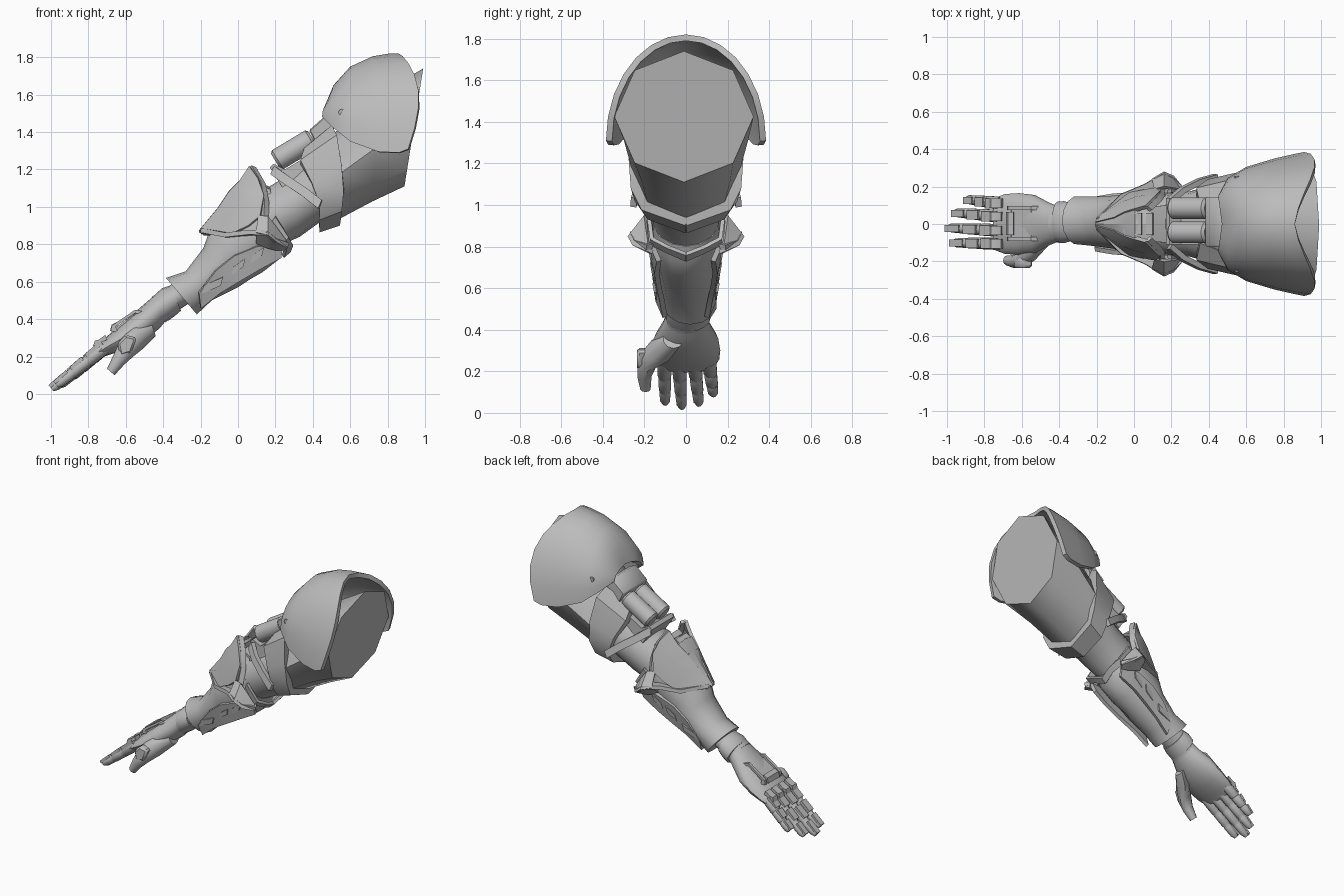
import bpy, math
from mathutils import Vector

if "Cube" in bpy.data.objects:
    bpy.data.objects.remove(bpy.data.objects["Cube"])

grey = bpy.data.materials.new("plain grey")
grey.diffuse_color = (0.5, 0.5, 0.5, 1)
grey.use_nodes = True
grey.node_tree.nodes["Principled BSDF"].inputs["Base Color"].default_value = grey.diffuse_color


def make(name, verts, faces, thick=0, mirror=False, angle=40, bevel=0, offset=-1):
    """Mesh object with optional thickness, bevel and mirroring across y."""
    me = bpy.data.meshes.new(name)
    me.from_pydata(verts, [], faces)
    ob = bpy.data.objects.new(name, me)
    bpy.context.collection.objects.link(ob)
    me.materials.append(grey)
    bpy.ops.object.select_all(action='DESELECT')
    ob.select_set(True)
    bpy.context.view_layer.objects.active = ob
    bpy.ops.object.mode_set(mode='EDIT')
    bpy.ops.mesh.select_all(action='SELECT')
    bpy.ops.mesh.normals_make_consistent(inside=False)
    bpy.ops.object.mode_set(mode='OBJECT')
    if thick:
        m = ob.modifiers.new("thickness", 'SOLIDIFY')
        m.thickness, m.offset = thick, offset
    if bevel:
        m = ob.modifiers.new("bevel", 'BEVEL')
        m.width, m.segments = bevel, 1
    if mirror:
        m = ob.modifiers.new("mirror", 'MIRROR')
        m.use_axis = (False, True, False)
        m.use_mirror_merge = False
    for m in list(ob.modifiers):
        bpy.ops.object.modifier_apply(modifier=m.name)
    bpy.ops.object.shade_smooth_by_angle(angle=math.radians(angle))
    return ob


def loft(name, sections, n=16, cy=0, angle=40, mirror=False):
    """Closed tube; each section is (top x, top z, bottom x, bottom z, half width[, y])."""
    verts, faces = [], []
    for s in sections:
        tx, tz, bx, bz, w = s[:5]
        y = s[5] if len(s) > 5 else cy
        mx, mz = (tx + bx) / 2, (tz + bz) / 2
        for i in range(n):
            a = 2 * math.pi * i / n
            c = math.cos(a)
            verts.append((mx + (tx - mx) * c, y + w * math.sin(a), mz + (tz - mz) * c))
    k = len(sections)
    for j in range(k - 1):
        for i in range(n):
            i2 = (i + 1) % n
            faces.append((j * n + i, j * n + i2, j * n + n + i2, j * n + n + i))
    faces += [tuple(range(n)), tuple(range((k - 1) * n, k * n))]
    return make(name, verts, faces, angle=angle, mirror=mirror)


def sheet(name, rows, thick=0.02, mirror=True, offset=0, angle=40):
    """Plate spanned between polylines of equal length."""
    n = len(rows[0])
    verts = [p for r in rows for p in r]
    faces = [(j * n + i, j * n + i + 1, j * n + n + i + 1, j * n + n + i)
             for j in range(len(rows) - 1) for i in range(n - 1)]
    return make(name, verts, faces, thick, mirror, offset=offset, angle=angle)


def prism(name, outline, y0, y1, mirror=False, bevel=0):
    """Side outline in x and z, extruded along y."""
    n = len(outline)
    verts = [(x, y, z) for y in (y0, y1) for x, z in outline]
    faces = [tuple(range(n)), tuple(range(n, 2 * n))]
    faces += [(i, (i + 1) % n, n + (i + 1) % n, n + i) for i in range(n)]
    return make(name, verts, faces, mirror=mirror, bevel=bevel)


def rod(name, p, q, stops, n=12):
    """Rod in a plane of constant y; stops are (fraction along, radius)."""
    p, q = Vector(p), Vector(q)
    d = Vector((q.x - p.x, 0, q.z - p.z)).normalized()
    ux, uz = (-d.z, d.x) if d.x > 0 else (d.z, -d.x)
    secs = []
    for t, r in stops:
        c = p.lerp(q, t)
        secs.append((c.x + ux * r, c.z + uz * r, c.x - ux * r, c.z - uz * r, r, c.y))
    return loft(name, secs, n)


# Upper arm with a flat eight-sided cut end, narrowing to the elbow
loft("upper_arm", [(.99, 1.74, .89, 1.11, .335, -.01), (.75, 1.6, .72, 1.03, .3),
                   (.52, 1.4, .55, .94, .26)], n=8, angle=50)
loft("elbow_limb", [(.54, 1.38, .55, .95, .24), (.4, 1.27, .44, .92, .21), (.27, 1.17, .33, .84, .175),
                    (.12, 1.08, .24, .8, .165), (0, .98, .16, .72, .15)])

# Arched shoulder shell, rim bulging back at the sides
rows = []
for tx, tz, sx, sz, w, bulge in [(.47, 1.54, .45, 1.48, .15, 0), (.51, 1.65, .5, 1.43, .245, 0),
                                 (.6, 1.75, .6, 1.35, .305, 0), (.72, 1.805, .75, 1.295, .35, .02),
                                 (.81, 1.82, .86, 1.29, .375, .05), (.86, 1.82, .91, 1.31, .385, .085)]:
    row = []
    for i in range(15):
        a = math.pi * (i / 14 - .5)
        s = abs(math.sin(a))
        x = tx + (sx - tx) * s + bulge * s * abs(math.sin(2 * a))
        row.append((x, w * math.sin(a), sz + (tz - sz) * math.cos(a)))
    rows.append(row)
sheet("shoulder_shell", rows, .03, mirror=False, offset=-1)
prism("shoulder_rivet", [(.555 + .018 * math.cos(a * math.pi / 4), 1.505 + .018 * math.sin(a * math.pi / 4))
                         for a in range(8)], .2, .257, mirror=True)

# Cuff round the biceps, chevron shaped below, its edges turned in to the arm
cuff_l = [(.36, .1, 1.31), (.34, .19, 1.25), (.40, .235, 1.13), (.44, .24, 1.02), (.44, .18, .935), (.44, 0, .87)]
cuff_r = [(.5, .16, 1.43), (.525, .235, 1.38), (.55, .27, 1.22), (.56, .26, 1.08), (.55, .21, .98), (.54, 0, .905)]
def tuck(row):
    return [(x, y * .8, 1.13 + (z - 1.13) * .82) for x, y, z in row]
sheet("biceps_cuff", [tuck(cuff_l), cuff_l, cuff_r, tuck(cuff_r)], .015)

# Strap from the canister base down to the cuff
strap = [(.2, .12, 1.215), (.27, .18, 1.165), (.36, .225, 1.105), (.45, .25, 1.035)]
sheet("cuff_strap", [strap, [(x - .02, y + .004, z - .045) for x, y, z in strap]], .03)

# Twin canisters and their mounts
for i, y in enumerate((-.045, .085)):
    rod(f"canister_{i + 1}", (.2, y, 1.245), (.4, y, 1.365), [(0, .045), (.06, .059), (.94, .059), (1, .045)], 14)
prism("canister_mount", [(.38, 1.41), (.47, 1.49), (.53, 1.46), (.5, 1.38), (.42, 1.33)], -.12, .145, bevel=.006)
prism("canister_base", [(.17, 1.21), (.19, 1.23), (.25, 1.2), (.42, 1.3), (.44, 1.22), (.24, 1.1)], -.11, .135)

# Forearm shell, drifting slightly sideways towards the wrist
loft("forearm", [(-.385, .62, -.22, .425, .13, .02), (-.28, .655, -.14, .5, .135, .015),
                 (-.185, .78, 0, .57, .145, .01), (-.15, .88, .06, .61, .155, .005),
                 (-.09, .94, .13, .65, .162), (.02, 1.03, .22, .72, .168), (.12, 1.07, .25, .8, .165)], n=14)

# Elbow shield: sides sloping out from a central panel, rising to twin horns
ridge = [(-.2, .005, .87), (-.1, .03, .99), (-.04, .06, 1.08), (.01, .075, 1.13), (.065, .09, 1.215)]
mid = [(-.19, .03, .87), (-.06, .11, .95), (.01, .135, 1.03), (.06, .145, 1.08), (.11, .135, 1.15)]
low = [(-.17, .05, .86), (-.02, .16, .86), (.06, .175, .9), (.12, .185, .95), (.14, .165, 1.06)]
sheet("elbow_shield", [ridge, mid, low], .022)
panel = ridge[:4] + [(.09, .09, 1.13), (.165, .1, 1.1), (.17, .1, 1.05)]
sheet("shield_centre", [[(x, -y, z - .012) for x, y, z in panel],
                        [(x, 0, z) for x, y, z in panel],
                        [(x, y, z - .012) for x, y, z in panel]], .02, mirror=False, angle=15)
for i, (x, z) in enumerate([(-.04, 1.075), (.02, 1.135), (.08, 1.145)]):
    prism(f"shield_rib_{i + 1}", [(x - .02, z - .03), (x - .015, z - .005), (x + .02, z + .015), (x + .025, z - .02)],
          -.06, .06)
horn_edge = [(.065, .09, 1.215), (.115, .135, 1.13), (.135, .165, 1.03), (.13, .19, .93), (.16, .225, .84)]
sheet("shield_rear_band", [horn_edge, [(x + .025, y - .02, z - .01) for x, y, z in horn_edge]], .022)

# Flared ledge running round the forearm to the elbow point
outer = [(-.2, .03, .875), (-.07, .16, .85), (.06, .215, .865), (.15, .27, .86), (.2, .25, .82), (.27, .19, .795)]
inner = [(-.18, .02, .86), (-.03, .13, .85), (.08, .16, .86), (.15, .17, .85), (.2, .17, .82), (.25, .16, .8)]
sheet("elbow_ledge", [outer, inner], .025)
sheet("elbow_flare", [[(.11, .18, .95), (.16, .195, .945), (.2, .19, .89), (.25, .18, .82)],
                      [(.1, .235, .865), (.16, .272, .85), (.21, .25, .81), (.26, .19, .785)],
                      [(.1, .165, .81), (.16, .185, .785), (.2, .175, .775), (.25, .16, .775)]], .018)
sheet("elbow_chevron", [[(.18, .17, .92), (.235, .16, .81), (.255, .09, .775), (.24, 0, .735)],
                        [(.2, .18, .95), (.27, .165, .84), (.29, .09, .8), (.275, 0, .765)]], .02)

# Side guard of the forearm with slim slot covers
guard_top = [(-.21, .135, .54), (-.12, .15, .66), (-.02, .158, .74), (.1, .166, .79), (.24, .16, .8)]
guard_low = [(-.2, .1, .46), (-.1, .115, .54), (.01, .13, .605), (.12, .14, .67), (.23, .13, .73)]
sheet("side_guard", [guard_top, guard_low], .025)
for i, (x, z, y, h) in enumerate([(-.14, .57, .138, .055), (0, .67, .15, .035), (.1, .73, .157, .035)]):
    top = [(x - h + .012, y + .008, z + .01), (x + h + .005, y + .018, z + .055)]
    sheet(f"slot_cover_{i + 1}", [top, [(px - .012, py - .008, pz - .045) for px, py, pz in top]], .012)

# Wrist, wrist ring and hand
loft("wrist", [(-.3, .62, -.24, .5, .1, .01), (-.38, .57, -.32, .445, .095, .01), (-.46, .52, -.39, .38, .1)])
loft("wrist_ring", [(-.36, .58, -.305, .445, .1, .01), (-.405, .565, -.34, .415, .112, .01),
                    (-.44, .535, -.375, .39, .11, .01)])
loft("palm", [(-.42, .55, -.37, .41, .09), (-.49, .49, -.42, .35, .115), (-.56, .43, -.5, .285, .155),
              (-.64, .36, -.59, .24, .165), (-.71, .3, -.67, .215, .16), (-.755, .255, -.73, .195, .14)])
# Open bracket on the back of the hand
bracket = [(-.68, .335), (-.675, .365), (-.55, .45), (-.5, .44), (-.51, .425), (-.55, .432), (-.655, .36), (-.64, .33)]
for y in (-.09, .075):
    prism("hand_back_rail", bracket, y, y + .02)
prism("hand_back_plate", [(-.66, .33), (-.655, .355), (-.55, .43), (-.52, .42), (-.56, .39)], -.075, .08)
prism("hand_back_bar", [(-.685, .335), (-.675, .37), (-.645, .385), (-.64, .34)], -.06, .065)

# Four fingers with slim knuckle and joint covers
for i, (y0, y1, tx, tz) in enumerate([(-.105, -.1, -.97, .03), (-.035, -.02, -.995, .01),
                                      (.04, .062, -.96, .025), (.11, .132, -.895, .07)]):
    base, tip = Vector((-.71, y0, .25)), Vector((tx, y1, tz + .015))
    rod(f"finger_{i + 1}", base, tip, [(0, .036), (.34, .034), (.37, .03), (.4, .032), (.66, .03),
                                       (.69, .026), (.72, .028), (.92, .025), (1, .014)], 10)
    d = (tip - base).normalized()
    up = Vector((d.z, 0, -d.x))
    for j, (t0, t1, r) in enumerate([(0, .33, .036), (.4, .65, .032), (.73, 1, .026)]):
        a, b = base.lerp(tip, t0), base.lerp(tip, t1)
        pts = [a + up * r * .5, a + up * (r + .008), b + up * (r + .003), b + up * r * .4]
        prism(f"finger_{i + 1}_cover_{j + 1}", [(p.x, p.z) for p in pts], a.y - r * .75, a.y + r * .75)
    prism(f"knuckle_{i + 1}", [(-.7, .29), (-.775, .255), (-.765, .285), (-.745, .29), (-.71, .315)],
          y0 - .025, y0 + .025)

# Thumb growing out of the palm, with a cover on its outside
loft("thumb", [(-.47, .4, -.44, .31, .05, -.06), (-.56, .36, -.51, .24, .07, -.125),
               (-.63, .29, -.56, .2, .048, -.185), (-.665, .21, -.61, .155, .036, -.2),
               (-.7, .135, -.66, .1, .026, -.195)], 10)
prism("thumb_cover", [(-.645, .27), (-.6, .315), (-.54, .3), (-.57, .22), (-.63, .2)], -.235, -.17, bevel=.012)
